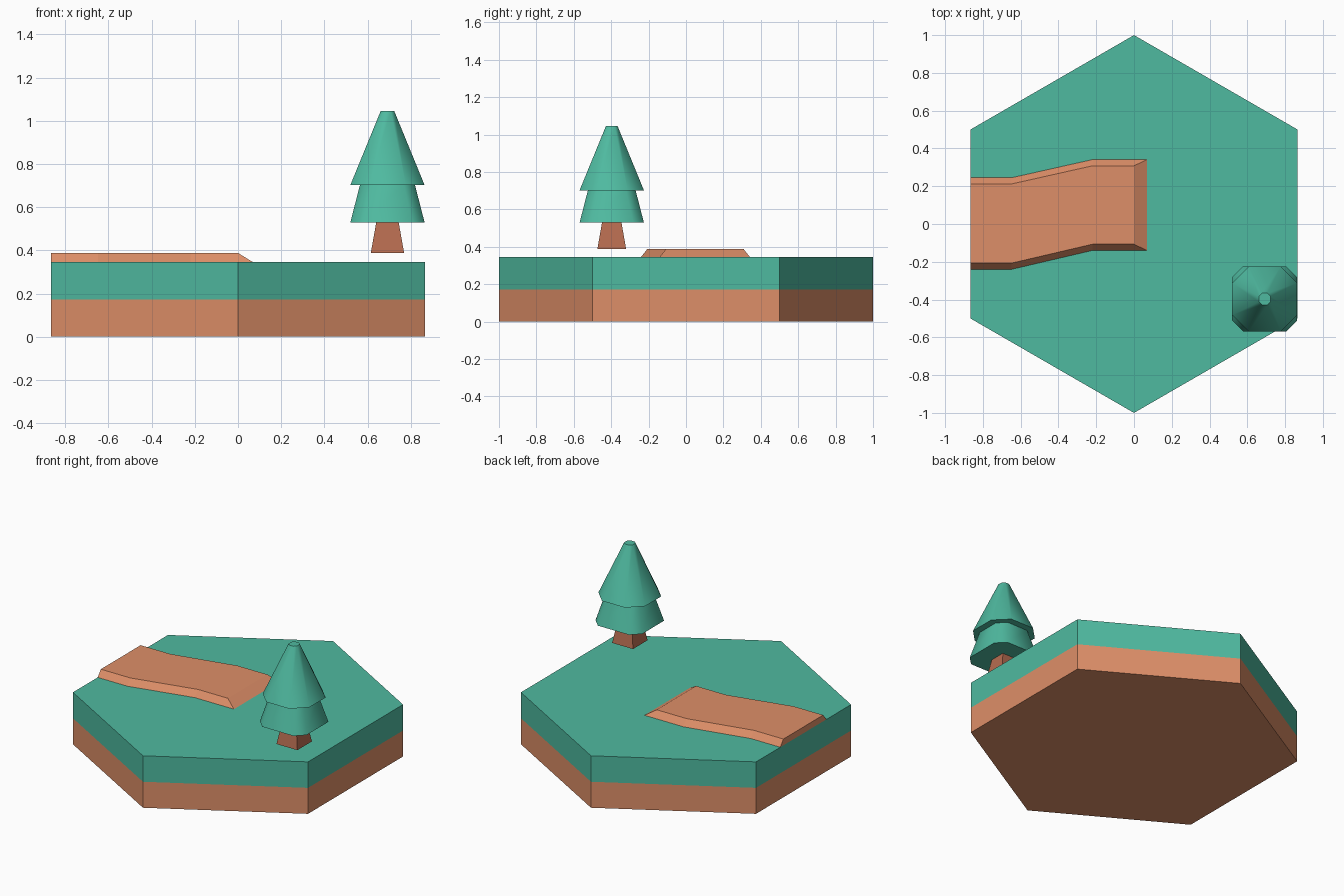
import bpy, bmesh, math

if "Cube" in bpy.data.objects:
    bpy.data.objects.remove(bpy.data.objects["Cube"])


def material(name, rgb):
    lin = [((c / 255 + 0.055) / 1.055) ** 2.4 for c in rgb]
    m = bpy.data.materials.new(name)
    m.diffuse_color = (*lin, 1)
    m.use_nodes = True
    m.node_tree.nodes["Principled BSDF"].inputs["Base Color"].default_value = m.diffuse_color
    return m


grass = material("grass green", (79, 186, 160))
dirt = material("dirt orange", (222, 143, 104))
wood = material("wood brown", (182, 108, 80))


def loft(name, rings, mats, smooth=None, bottom=True):
    """Skin a stack of (outline, z) rings; each band may have its own material."""
    bm = bmesh.new()
    loops = [[bm.verts.new((x, y, z)) for x, y in pts] for pts, z in rings]
    for band, (a, b) in enumerate(zip(loops, loops[1:])):
        for i in range(len(a)):
            j = (i + 1) % len(a)
            f = bm.faces.new((a[i], a[j], b[j], b[i]))
            f.material_index = min(band, len(mats) - 1)
    bm.faces.new(loops[-1]).material_index = len(mats) - 1
    if bottom:
        bm.faces.new(loops[0][::-1])
    me = bpy.data.meshes.new(name)
    bm.to_mesh(me)
    bm.free()
    for m in mats:
        me.materials.append(m)
    if smooth:
        me.shade_smooth()
        me.set_sharp_from_angle(angle=math.radians(smooth))
    ob = bpy.data.objects.new(name, me)
    bpy.context.collection.objects.link(ob)
    return ob


# Hexagonal ground tile: dirt band below, grass band above
GROUND = 0.346
hexagon = [(math.cos(math.radians(a)), math.sin(math.radians(a)))
           for a in range(30, 390, 60)]
loft("ground_tile", [(hexagon, 0), (hexagon, 0.173), (hexagon, GROUND)],
     [dirt, grass])


# Raised path: (x, lower y, upper y) stations, bevelled sides and ramped end
def path_outline(inset, end_x):
    stations = [(-0.866, -0.24, 0.245), (-0.648, -0.24, 0.245),
                (-0.22, -0.14, 0.341), (end_x, -0.14, 0.341)]
    return ([(x, lo + inset) for x, lo, hi in stations] +
            [(x, hi - inset) for x, lo, hi in reversed(stations)])


loft("path", [(path_outline(0, 0.068), GROUND),
              (path_outline(0.033, 0.0), 0.388)], [dirt], bottom=False)


# Tree at the right front edge
CX, CY = 0.692, -0.397


def octagon(half, flat):
    """Square with cut corners: half width and half length of the flat side."""
    quarter = [(half, -flat), (half, flat)]
    pts = []
    for _ in range(4):
        pts += quarter
        quarter = [(-y, x) for x, y in quarter]
    return [(CX + x, CY + y) for x, y in pts]


def square(h):
    return [(CX + x, CY + y) for x, y in ((h, -h), (h, h), (-h, h), (-h, -h))]


loft("trunk", [(square(0.077), 0.388), (square(0.051), 0.535)], [wood])
loft("lower_foliage", [(octagon(0.172, 0.115), 0.529),
                       (octagon(0.127, 0.075), 0.704)], [grass], smooth=60)
loft("upper_foliage", [(octagon(0.172, 0.085), 0.702),
                       (octagon(0.031, 0.015), 1.046)], [grass], smooth=60)
